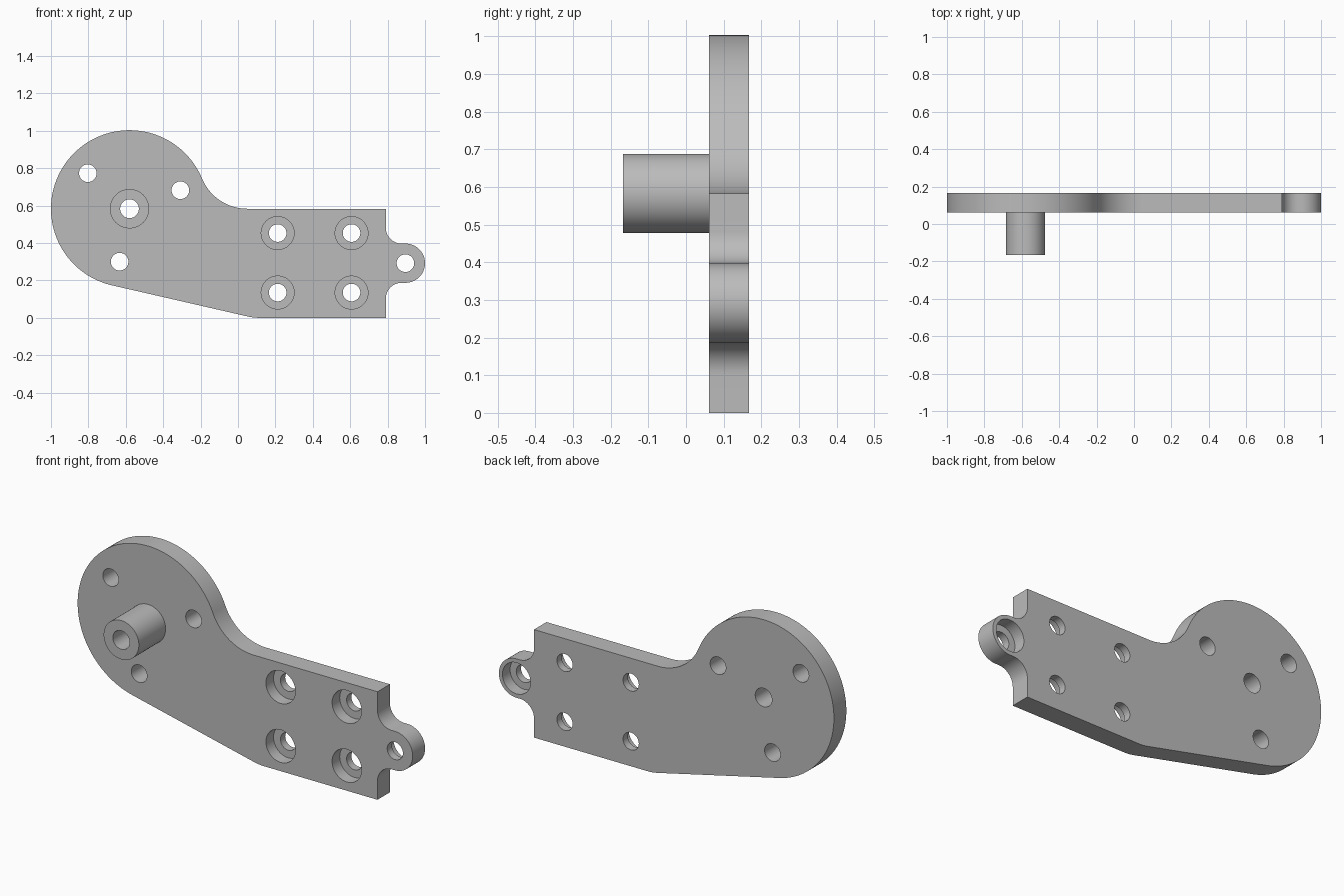
import bpy, bmesh
from math import sin, cos, pi, radians, atan2, hypot

if "Cube" in bpy.data.objects:
    bpy.data.objects.remove(bpy.data.objects["Cube"], do_unlink=True)

FRONT, BACK, BOSS_END = 0.061, 0.167, -0.167
HOLE_R, BORE_R, BORE_DEPTH = 0.047, 0.088, 0.065
HEAD, HEAD_R = (-0.58, 0.583), 0.42
TOP, END = 0.583, 0.79
LUG, LUG_R = (0.895, 0.292), 0.105

grey = bpy.data.materials.new("plain grey")
grey.use_nodes = True
colour = (0.5, 0.5, 0.5, 1)
grey.diffuse_color = colour
grey.node_tree.nodes["Principled BSDF"].inputs["Base Color"].default_value = colour


def arc(centre, r, a0, a1, n):
    """Points (x, z) along an arc, angles in radians."""
    angles = [a0 + (a1 - a0) * i / n for i in range(n + 1)]
    return [(centre[0] + r * cos(a), centre[1] + r * sin(a)) for a in angles]


def prism(name, outline, y0, y1):
    """Extrude an (x, z) outline from y0 to y1."""
    bm = bmesh.new()
    face = bm.faces.new([bm.verts.new((x, y0, z)) for x, z in outline])
    out = bmesh.ops.extrude_face_region(bm, geom=[face])["geom"]
    moved = [v for v in out if isinstance(v, bmesh.types.BMVert)]
    bmesh.ops.translate(bm, verts=moved, vec=(0, y1 - y0, 0))
    bmesh.ops.recalc_face_normals(bm, faces=bm.faces)
    mesh = bpy.data.meshes.new(name)
    bm.to_mesh(mesh)
    bm.free()
    mesh.materials.append(grey)
    obj = bpy.data.objects.new(name, mesh)
    bpy.context.collection.objects.link(obj)
    return obj


def cylinder(name, centre, r, y0, y1, n=64):
    return prism(name, arc(centre, r, 0, 2 * pi, n)[:-1], y0, y1)


def combine(target, tool, operation):
    """Apply a boolean and discard the tool."""
    tool.hide_render = True
    mod = target.modifiers.new(operation, "BOOLEAN")
    mod.operation, mod.object, mod.solver = operation, tool, "EXACT"
    graph = bpy.context.evaluated_depsgraph_get()
    mesh = bpy.data.meshes.new_from_object(target.evaluated_get(graph))
    target.modifiers.clear()
    target.data = mesh
    bpy.data.objects.remove(tool, do_unlink=True)


# Neck fillet, tangent to the round head and the top edge
neck_x = 0.05
dx = neck_x - HEAD[0]
neck_r = (dx * dx - HEAD_R ** 2) / (2 * HEAD_R)
neck = (neck_x, TOP + neck_r)
neck_angle = atan2(neck_r, dx)

# Sloping underside, tangent to the head and rounded into the base
slope = radians(12.9)
bend_r = 0.27
bend_x = 0.083 + bend_r * sin(slope / 2) / cos(slope / 2)

# Lug with concave fillets where it meets the arm
fillet_r = 0.085
lug_low = [(END, 0)]
lug_low += arc((END + fillet_r, LUG[1] - LUG_R - fillet_r), fillet_r, pi, pi / 2, 16)
lug_high = arc((END + fillet_r, LUG[1] + LUG_R + fillet_r), fillet_r, -pi / 2, -pi, 16)

outline = arc(HEAD, HEAD_R, neck_angle, 1.5 * pi - slope, 96)
outline += arc((bend_x, bend_r), bend_r, 1.5 * pi - slope, 1.5 * pi, 8)
outline += lug_low + arc(LUG, LUG_R, -pi / 2, pi / 2, 40) + lug_high
outline += [(END, TOP)]
outline += arc(neck, neck_r, -pi / 2, -pi + neck_angle, 32)
plate = prism("bracket_plate", outline, FRONT, BACK)

# Hollow boss on the head
combine(plate, cylinder("boss", HEAD, 0.105, BOSS_END, FRONT + 0.03), "UNION")
combine(plate, cylinder("boss_hole", HEAD, 0.05, -0.3, 0.3), "DIFFERENCE")

# Plain holes in the head
for spot in [(-0.803, 0.773), (-0.308, 0.682), (-0.633, 0.3)]:
    combine(plate, cylinder("head_hole", spot, HOLE_R, -0.3, 0.3, 48), "DIFFERENCE")

# Arm holes, counterbored from the front
for x in (0.212, 0.607):
    for z in (0.135, 0.453):
        combine(plate, cylinder("arm_hole", (x, z), HOLE_R, -0.3, 0.3, 48), "DIFFERENCE")
        combine(plate, cylinder("arm_bore", (x, z), BORE_R, -0.3, FRONT + BORE_DEPTH), "DIFFERENCE")

# Lug hole, counterbored from the back
combine(plate, cylinder("lug_hole", LUG, HOLE_R, -0.3, 0.3, 48), "DIFFERENCE")
combine(plate, cylinder("lug_bore", LUG, 0.084, BACK - BORE_DEPTH, 0.3), "DIFFERENCE")

# Smooth the curved walls and keep the rims crisp
bpy.ops.object.select_all(action="DESELECT")
plate.select_set(True)
bpy.context.view_layer.objects.active = plate
bpy.ops.object.shade_smooth_by_angle(angle=radians(30))
